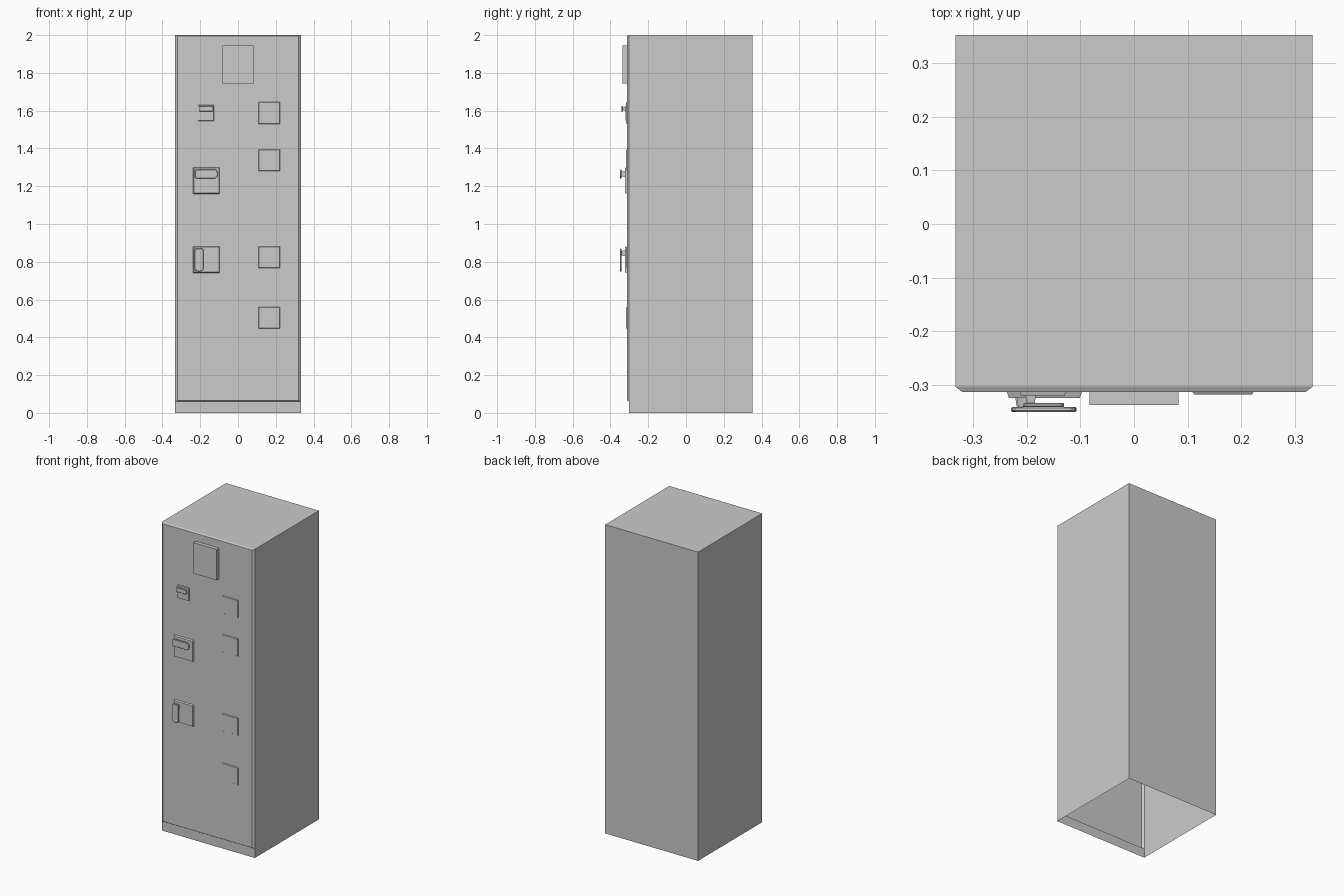
import bpy, bmesh, math

if "Cube" in bpy.data.objects:
    bpy.data.objects.remove(bpy.data.objects["Cube"])

FRONT = -0.313          # plane of the door face


def make(name, verts, faces):
    mesh = bpy.data.meshes.new(name)
    bm = bmesh.new()
    vs = [bm.verts.new(v) for v in verts]
    for f in faces:
        bm.faces.new([vs[i] for i in f])
    bmesh.ops.recalc_face_normals(bm, faces=bm.faces)
    bm.to_mesh(mesh)
    bm.free()
    ob = bpy.data.objects.new(name, mesh)
    bpy.context.collection.objects.link(ob)
    return ob


def rect(x0, x1, z0, z1, inset=0):
    return [(x0 + inset, z0 + inset), (x1 - inset, z0 + inset),
            (x1 - inset, z1 - inset), (x0 + inset, z1 - inset)]


def loft(name, sections, cap_back=False):
    """Join (outline, y) sections going forward; cap the front."""
    n = len(sections[0][0])
    verts = [(x, y, z) for outline, y in sections for x, z in outline]
    faces = [(s * n + i, s * n + (i + 1) % n,
              (s + 1) * n + (i + 1) % n, (s + 1) * n + i)
             for s in range(len(sections) - 1) for i in range(n)]
    faces.append(tuple(range((len(sections) - 1) * n, len(sections) * n)))
    if cap_back:
        faces.append(tuple(reversed(range(n))))
    return make(name, verts, faces)


def plate(name, x0, x1, z0, z1, depth, taper=0.0):
    return loft(name, [(rect(x0, x1, z0, z1), FRONT),
                       (rect(x0, x1, z0, z1, taper), FRONT - depth)])


def handle(name, cx, cz, length, width, y_plate, y_back, y_front, down=False):
    """Lever with a round free end, on a short stem; cx, cz is the pivot end."""
    r, c = width / 2, width * 0.12

    def outline(inset):
        h = r - inset
        pts = [(inset, -h + c), (inset + c, -h)]
        k = r * 0.7
        for i in range(9):
            a = -math.pi / 2 + math.pi * i / 8
            pts.append((length - k + (k - inset) * math.cos(a), h * math.sin(a)))
        pts += [(inset + c, h), (inset, h - c)]
        return [(cx + v, cz - u) if down else (cx + u, cz + v) for u, v in pts]

    e = (y_back - y_front) * 0.25
    loft(name + "_lever", [(outline(e), y_back), (outline(0), y_back - e),
                           (outline(0), y_front + e), (outline(e), y_front)], True)
    px, pz = (cx, cz - r) if down else (cx + r, cz)
    s = r * 0.65
    loft(name + "_stem", [(rect(px - s, px + s, pz - s, pz + s), y_plate),
                          (rect(px - s, px + s, pz - s, pz + s, s * 0.2), y_back)])


# Cabinet shell: open underneath, raised chamfered door above the plinth
W, YB, YF, ZP = 0.333, 0.352, -0.303, 0.06
verts = [(-W, YB, 0), (W, YB, 0), (W, YB, 2), (-W, YB, 2),
         (-W, YF, 0), (W, YF, 0), (W, YF, 2), (-W, YF, 2),
         (-W, YF, ZP), (W, YF, ZP)]
verts += [(x, FRONT, z) for x, z in
          [(-0.32, 0.066), (0.32, 0.066), (0.32, 1.995), (-0.32, 1.995)]]
make("locker_cabinet", verts, [
    (0, 1, 2, 3), (3, 2, 6, 7), (1, 5, 9, 6, 2), (0, 3, 7, 8, 4),
    (4, 5, 9, 8), (8, 9, 11, 10), (9, 6, 12, 11),
    (6, 7, 13, 12), (7, 8, 10, 13), (10, 11, 12, 13)])

# Sign box near the top
plate("sign_box", -0.083, 0.083, 1.745, 1.945, 0.024)

# Label plates on the right
for i, z in enumerate((1.53, 1.28, 0.767, 0.446)):
    plate(f"label_plate_{i + 1}", 0.109, 0.223, z, z + 0.115, 0.005, 0.003)

# Latch plates with lever handles
plate("upper_latch_plate", -0.213, -0.127, 1.545, 1.63, 0.007, 0.002)
handle("upper_handle", -0.207, 1.61, 0.077, 0.029, -0.320, -0.334, -0.341)
plate("middle_latch_plate", -0.237, -0.097, 1.16, 1.30, 0.011, 0.004)
handle("middle_handle", -0.227, 1.265, 0.12, 0.047, -0.324, -0.341, -0.350)
plate("lower_latch_plate", -0.237, -0.097, 0.741, 0.881, 0.011, 0.004)
handle("lower_handle", -0.206, 0.869, 0.12, 0.047, -0.324, -0.341, -0.350, True)
